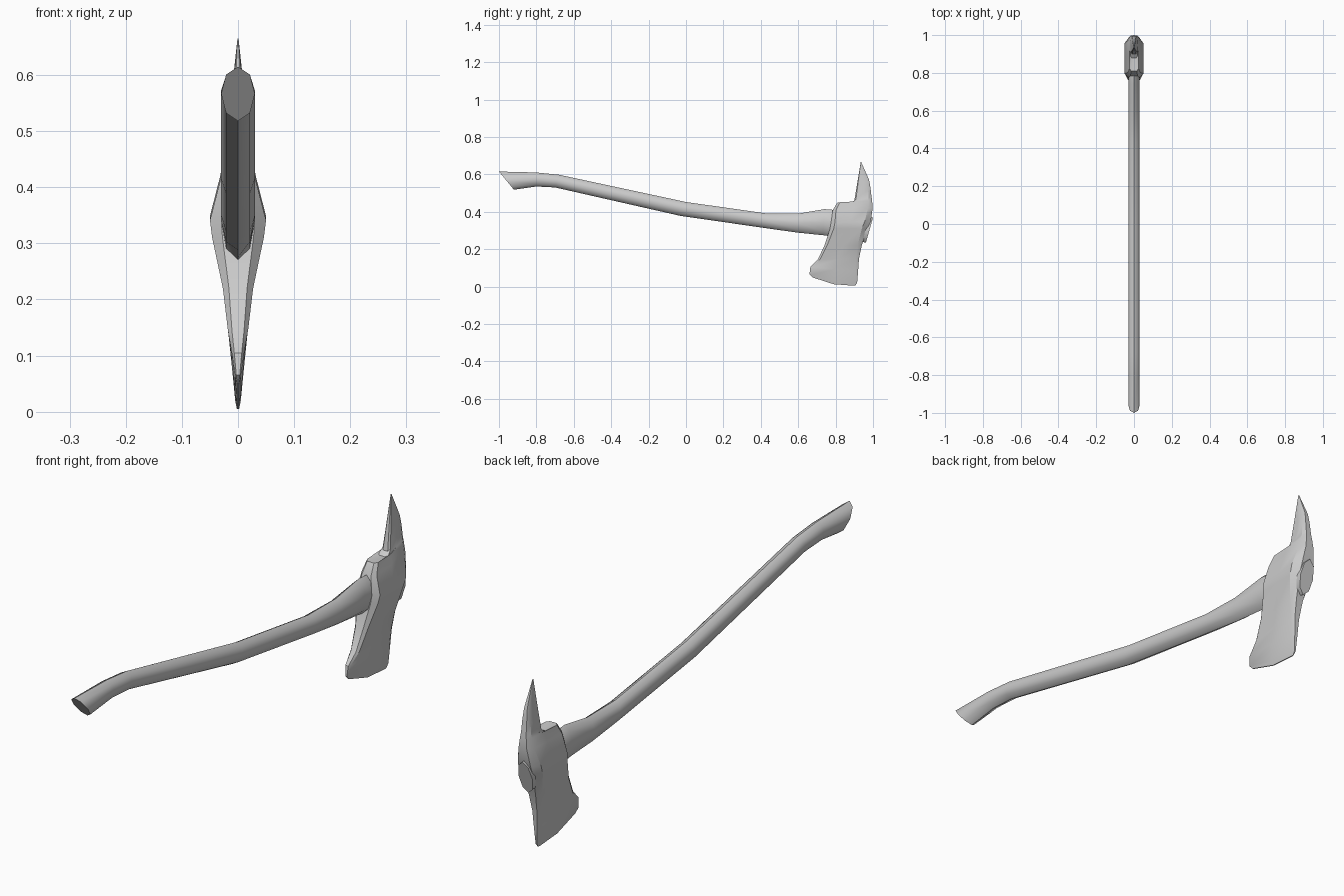
import bpy, bmesh, math
from mathutils import Vector

if "Cube" in bpy.data.objects:
    bpy.data.objects.remove(bpy.data.objects["Cube"])


def loft(name, rings, angle):
    """Skin closed rings of points into one capped solid."""
    bm = bmesh.new()
    rows = [[bm.verts.new(p) for p in ring] for ring in rings]
    n = len(rows[0])
    for a, b in zip(rows, rows[1:]):
        for i in range(n):
            j = (i + 1) % n
            bm.faces.new((a[i], a[j], b[j], b[i]))
    bm.faces.new(rows[0][::-1])
    bm.faces.new(rows[-1])
    bmesh.ops.recalc_face_normals(bm, faces=bm.faces)
    me = bpy.data.meshes.new(name)
    bm.to_mesh(me)
    bm.free()
    ob = bpy.data.objects.new(name, me)
    bpy.context.collection.objects.link(ob)
    bpy.ops.object.select_all(action='DESELECT')
    ob.select_set(True)
    bpy.context.view_layer.objects.active = ob
    bpy.ops.object.shade_smooth_by_angle(angle=math.radians(angle))
    return ob


def handle_ring(top_y, top_z, bot_y, bot_z, half_width=0.03):
    """Slanted octagon between a top and a bottom point."""
    top, bot = Vector((0, top_y, top_z)), Vector((0, bot_y, bot_z))
    mid, up = (top + bot) / 2, (top - bot) / 2
    side = Vector((half_width, 0, 0))
    return [mid + up * math.cos(t) + side * math.sin(t)
            for t in (math.tau * i / 8 for i in range(8))]


def head_ring(fy, fz, by, bz, w, sag=0.0):
    """Bevelled slab section from front edge to back edge, half width w."""
    bevel = min(0.1, 0.4 * w / max(by - fy, 0.001) + 0.02)
    half = [(0, 0.6), (bevel, 1), (0.5, 1), (1 - bevel * 1.5, 1), (1, 0.55)]
    pts = [(w * k, fy + (by - fy) * t,
            fz + (bz - fz) * t + sag * 4 * t * (1 - t)) for t, k in half]
    return pts + [(-x, y, z) for x, y, z in reversed(pts)]


# Curved wooden handle, running through the head to the butt end
handle_path = [
    (-1.0, 0.615, -0.92, 0.518), (-0.80, 0.610, -0.80, 0.535),
    (-0.68, 0.598, -0.70, 0.530), (0.0, 0.452, -0.03, 0.378),
    (0.43, 0.391, 0.45, 0.309), (0.60, 0.390, 0.60, 0.288),
    (0.74, 0.414, 0.73, 0.275), (0.79, 0.410, 0.78, 0.268),
    (1.0, 0.368, 0.962, 0.235),
]
loft("handle", [handle_ring(*p) for p in handle_path], 50)

# Axe head: cutting edge at the bottom, socket in the middle, pick on top
head_sections = [
    (0.675, 0.050, 0.905, 0.005, 0.002, -0.015),
    (0.660, 0.065, 0.915, 0.020, 0.005, -0.012),
    (0.665, 0.105, 0.920, 0.080, 0.011),
    (0.705, 0.145, 0.925, 0.150, 0.018),
    (0.740, 0.220, 0.940, 0.220, 0.027),
    (0.770, 0.310, 0.970, 0.310, 0.046),
    (0.775, 0.340, 0.988, 0.350, 0.050),
    (0.785, 0.410, 0.998, 0.420, 0.032),
    (0.810, 0.450, 0.995, 0.460, 0.024),
    (0.880, 0.447, 0.992, 0.480, 0.020),
    (0.900, 0.460, 0.986, 0.530, 0.017),
    (0.910, 0.520, 0.979, 0.570, 0.012),
    (0.934, 0.665, 0.937, 0.665, 0.001),
]
loft("axe_head", [head_ring(*s) for s in head_sections], 30)
